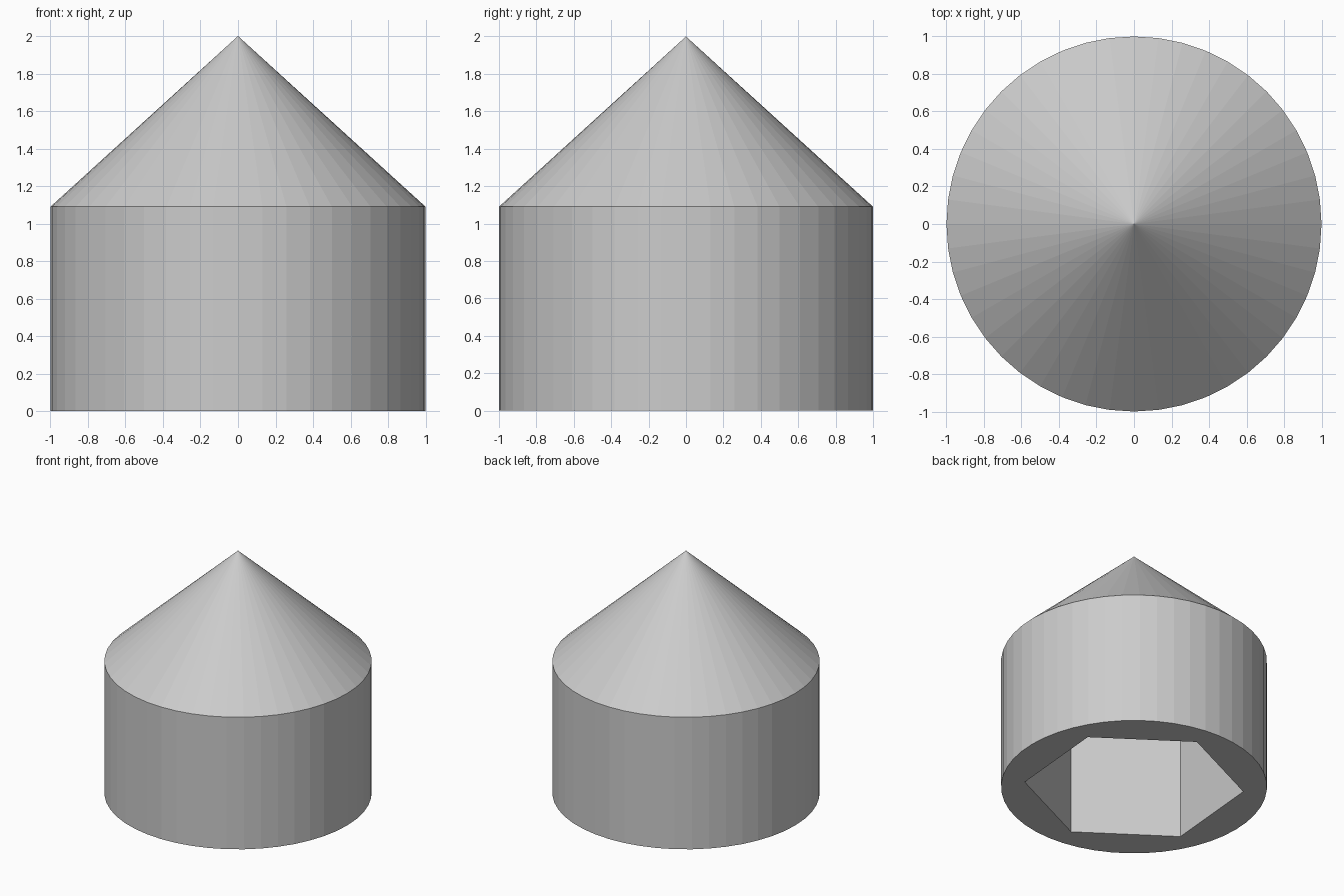
import bpy, bmesh, math

if "Cube" in bpy.data.objects:
    bpy.data.objects.remove(bpy.data.objects["Cube"])

SIDES = 48          # facets around the body
RIM_Z = 1.09        # height where the cone begins
SOCKET_R = 0.825    # corner radius of the hexagonal socket
SOCKET_TURN = math.radians(25)

grey = bpy.data.materials.new("light grey")
grey.diffuse_color = (0.6, 0.6, 0.6, 1)
grey.use_nodes = True
grey.node_tree.nodes["Principled BSDF"].inputs["Base Color"].default_value = grey.diffuse_color


def ring(bm, n, r, z, turn=0.0):
    return [bm.verts.new((r * math.cos(turn + i * math.tau / n),
                          r * math.sin(turn + i * math.tau / n), z)) for i in range(n)]


def bridge(bm, low, high):
    n = len(low)
    return [bm.faces.new((low[i], low[(i + 1) % n], high[(i + 1) % n], high[i]))
            for i in range(n)]


bm = bmesh.new()

# round wall
bottom = ring(bm, SIDES, 1.0, 0)
rim = ring(bm, SIDES, 1.0, RIM_Z)
bridge(bm, bottom, rim)

# conical top
tip = bm.verts.new((0, 0, 2))
for i in range(SIDES):
    bm.faces.new((rim[i], rim[(i + 1) % SIDES], tip))

# hexagonal socket with its ceiling
mouth = ring(bm, 6, SOCKET_R, 0, SOCKET_TURN)
roof = ring(bm, 6, SOCKET_R, RIM_Z, SOCKET_TURN)
for f in bridge(bm, mouth, roof):
    f.normal_flip()
bm.faces.new(roof[::-1])

# flat underside between the socket mouth and the wall
edges = [bm.edges.get((loop[i], loop[(i + 1) % len(loop)]))
         for loop in (bottom, mouth) for i in range(len(loop))]
bmesh.ops.triangle_fill(bm, edges=edges, use_beauty=True, normal=(0, 0, -1))
bmesh.ops.recalc_face_normals(bm, faces=bm.faces)

mesh = bpy.data.meshes.new("pointed_cap")
bm.to_mesh(mesh)
bm.free()
mesh.materials.append(grey)
cap = bpy.data.objects.new("pointed_cap", mesh)
bpy.context.collection.objects.link(cap)
